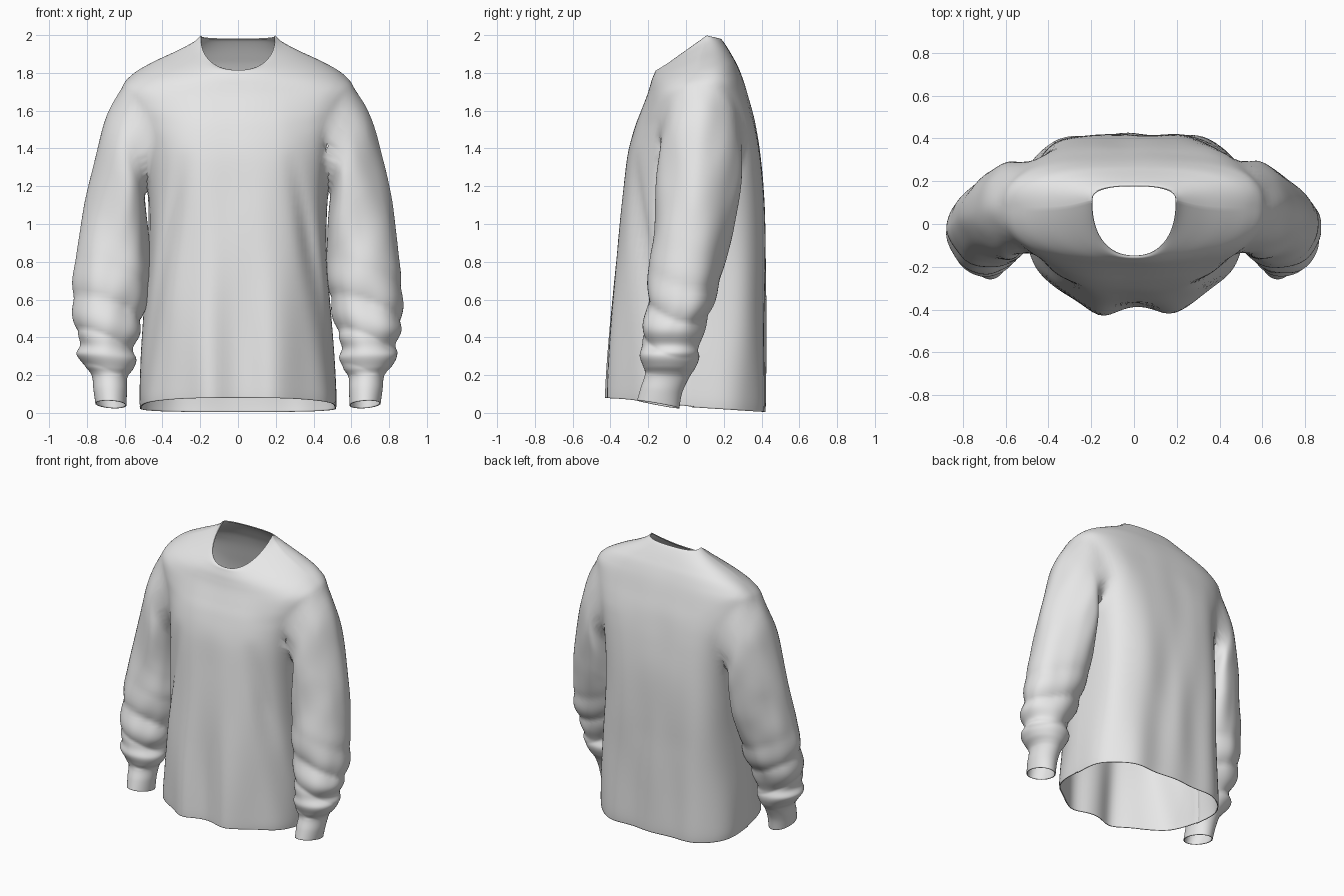
import bpy, bmesh, math
from mathutils import Vector, noise

cube = bpy.data.objects.get("Cube")
if cube:
    bpy.data.objects.remove(cube, do_unlink=True)

COLS, STEPS, SLEEVE_STEPS = 120, 5, 7


def spline(rows, steps):
    """Smooth interpolation through rows of control values."""
    pts = [Vector(r) for r in rows]
    out = []
    for i in range(len(pts) - 1):
        a, b, c, d = pts[max(i - 1, 0)], pts[i], pts[i + 1], pts[min(i + 2, len(pts) - 1)]
        for k in range(steps):
            t = k / steps
            out.append(b + (c - a) * (t / 2) + (a * 2 - b * 5 + c * 4 - d) * (t * t / 2)
                       + (b * 3 - a - c * 3 + d) * (t ** 3 / 2))
    return out + [pts[-1]]


def bell(v, centre, width):
    return math.exp(-((v - centre) / width) ** 2)


# Torso rings: half width, side y, front y, back y, side z, front z, back z
TORSO = [
    (.518, .03, -.385, .422, .03, .08, .005),
    (.520, .03, -.385, .425, .10, .14, .08),
    (.510, .03, -.380, .425, .30, .32, .30),
    (.490, .03, -.370, .425, .58, .58, .58),
    (.474, .04, -.355, .425, .86, .86, .86),
    (.474, .05, -.332, .417, 1.14, 1.14, 1.14),
    (.497, .06, -.308, .395, 1.36, 1.36, 1.36),
    (.540, .07, -.268, .365, 1.53, 1.51, 1.54),
    (.590, .07, -.235, .330, 1.64, 1.60, 1.67),
    (.610, .07, -.205, .300, 1.725, 1.68, 1.77),
    (.550, .07, -.190, .272, 1.79, 1.73, 1.84),
    (.440, .07, -.180, .245, 1.855, 1.765, 1.89),
    (.320, .08, -.168, .215, 1.912, 1.795, 1.94),
    (.235, .10, -.160, .190, 1.962, 1.812, 1.975),
    (.198, .11, -.148, .178, 1.998, 1.815, 1.982),
]

# Sleeve rings: inner x, inner z, outer x, outer z, centre y, half depth
SLEEVE = [
    (.500, 1.20, .620, 1.72, .080, .210),
    (.485, 1.08, .705, 1.55, .070, .225),
    (.472, .97, .768, 1.32, .055, .218),
    (.467, .84, .830, 1.03, .035, .204),
    (.475, .70, .862, .78, -.005, .192),
    (.500, .55, .870, .58, -.03, .175),
    (.525, .42, .865, .45, -.07, .160),
    (.555, .345, .830, .365, -.08, .147),
    (.535, .29, .850, .31, -.085, .155),
    (.555, .235, .815, .25, -.09, .138),
    (.585, .19, .775, .20, -.10, .118),
    (.588, .12, .765, .12, -.13, .11),
    (.590, .04, .755, .05, -.147, .112),
]


def torso_point(ring, angle):
    w, ys, yf, yb, zs, zf, zb = ring
    c, s = math.cos(angle), math.sin(angle)
    front = s < 0
    # Boxy on the body, rounder toward the neckline
    body = min(1, max(0, (1.75 - zs) * 4))
    n = 2.3 + .2 * body if front else 2.7 + .9 * body
    r = (abs(c) ** n + abs(s) ** n) ** (-1 / n)
    x, out = w * c * r, s * r
    y = ys + ((ys - yf) if front else (yb - ys)) * out
    z = zs + ((zf if front else zb) - zs) * abs(out)
    # Hanging drape, slanted front pleats and gentle back folds
    fall = max(0, 1 - z / 1.4)
    if front:
        crease = .29 + .19 * max(0, 1.35 - z)
        y -= .05 * fall * (bell(x, -.16, .09) + bell(x, .17, .1))
        y += .035 * min(fall * 3, 1) * bell(abs(x), crease, .045)
    else:
        y -= .014 * min(fall * 2, 1) * (math.sin(x * 10 + z) ** 2) * s
    loose = min(1, max(0, (1.85 - z) * 3))
    ripple = noise.noise(Vector((x * 5, y * 5, z * 1.6))) * .012 * loose
    return Vector((x + ripple * c, y + ripple * s, z))


def sleeve_point(ring, angle, side):
    xi, zi, xo, zo, yc, d = ring
    c, s = math.cos(angle), math.sin(angle)
    z = (zi + zo) / 2 + c * (zo - zi) / 2
    # Bunched diagonal folds toward the wrist, soft wrinkles above
    bunch = bell(z, .45, .22) * (z > .2)
    fold = abs(math.sin(z * 17 + math.sin(angle + side) * 1.3)) - .6
    soft = noise.noise(Vector((c * 1.5 + side * 3, s * 1.5, z * 3.5)))
    swell = 1 + .13 * bunch * fold + .07 * soft * min(1, max(0, z - .18) * 4)
    # The upper sleeve is deeper beside the body than on the outside
    taper = 1 - .2 * c * min(1, max(0, zo - .6) * 2)
    x = (xi + xo) / 2 + c * swell * (xo - xi) / 2
    y = yc + s * swell * d * taper
    z -= .025 * s * max(0, 1 - z / .25)
    return Vector((x * side, y, z))


def grid_faces(bm, lower, upper):
    n = len(lower)
    for i in range(n):
        j = (i + 1) % n
        bm.faces.new((lower[i], lower[j], upper[j], upper[i]))


bm = bmesh.new()

# Torso shell from hem to neckline
rings = [[bm.verts.new(torso_point(r, 2 * math.pi * i / COLS)) for i in range(COLS)]
         for r in spline(TORSO, STEPS)]
for low, high in zip(rings, rings[1:]):
    grid_faces(bm, low, high)

# Armholes, with a sleeve grown out of each
first = SLEEVE[0]
hole_y, hole_d = first[4], first[5]
hole_z, hole_h = (first[1] + first[3]) / 2, (first[3] - first[1]) / 2


def reach(p):
    return math.hypot((p.y - hole_y) / hole_d, (p.z - hole_z) / hole_h)


def around(v):
    return math.atan2((v.co.y - hole_y) / hole_d, (v.co.z - hole_z) / hole_h)


for side in (1, -1):
    gone = [f for f in bm.faces if f.calc_center_median().x * side > .3
            and reach(f.calc_center_median()) < 1]
    bmesh.ops.delete(bm, geom=gone, context='FACES')
    rim = [v for v in bm.verts if v.is_boundary and v.co.x * side > .3
           and abs(reach(v.co) - 1) < .35]
    rim.sort(key=around)
    count = len(rim)
    start = sum(around(v) - 2 * math.pi * k / count for k, v in enumerate(rim)) / count
    angles = [start + 2 * math.pi * k / count for k in range(count)]
    for v, a in zip(rim, angles):
        v.co.y = hole_y + hole_d * math.sin(a)
        v.co.z = hole_z + hole_h * math.cos(a)
    previous = rim
    for ring in spline(SLEEVE, SLEEVE_STEPS)[3:]:
        current = [bm.verts.new(sleeve_point(ring, a, side)) for a in angles]
        grid_faces(bm, previous, current)
        previous = current
    # Relax the cloth around the seam
    near = [v for v in bm.verts if v.co.x * side > .3 and not v.is_boundary
            and .7 < reach(v.co) < 1.3 and v.co.z > 1.1]
    for _ in range(3):
        bmesh.ops.smooth_vert(bm, verts=near, factor=.5,
                              use_axis_x=True, use_axis_y=True, use_axis_z=True)

bmesh.ops.recalc_face_normals(bm, faces=bm.faces)
mesh = bpy.data.meshes.new("sweater")
bm.to_mesh(mesh)
bm.free()
sweater = bpy.data.objects.new("sweater", mesh)
bpy.context.collection.objects.link(sweater)

# Plain cloth colour
cloth = bpy.data.materials.new("light grey cloth")
cloth.use_nodes = True
colour = (.8, .8, .8, 1)
cloth.diffuse_color = colour
cloth.node_tree.nodes["Principled BSDF"].inputs["Base Color"].default_value = colour
mesh.materials.append(cloth)

# Thin fabric and smooth shading
thickness = sweater.modifiers.new("fabric", 'SOLIDIFY')
thickness.thickness = .006
thickness.offset = -1
bpy.context.view_layer.objects.active = sweater
sweater.select_set(True)
bpy.ops.object.shade_smooth_by_angle(angle=math.radians(50))
